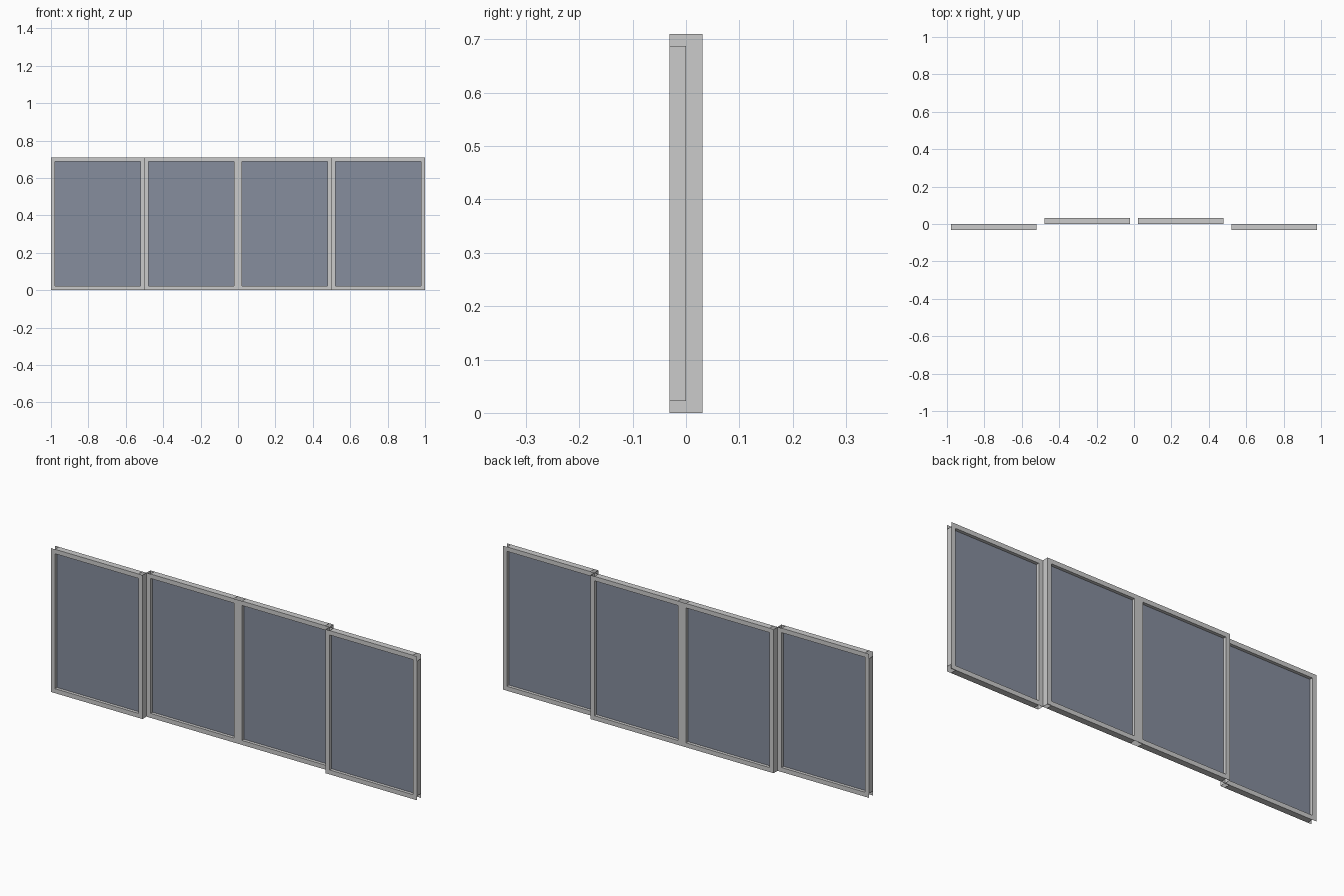
import bpy, bmesh

if "Cube" in bpy.data.objects:
    bpy.data.objects.remove(bpy.data.objects["Cube"])

H, W, T, D = 0.71, 0.5, 0.022, 0.031   # height, sash width, frame width, depth


def make_object(name, quads, material=None):
    bm = bmesh.new()
    for q in quads:
        bm.faces.new([bm.verts.new(p) for p in q])
    bmesh.ops.remove_doubles(bm, verts=bm.verts, dist=0.0001)
    bmesh.ops.recalc_face_normals(bm, faces=bm.faces)
    me = bpy.data.meshes.new(name)
    bm.to_mesh(me)
    bm.free()
    ob = bpy.data.objects.new(name, me)
    bpy.context.collection.objects.link(ob)
    if material:
        me.materials.append(material)
    return ob


def face_y(x0, x1, z0, z1, y):
    return [(x0, y, z0), (x1, y, z0), (x1, y, z1), (x0, y, z1)]


def face_x(x, y0, y1, z0, z1):
    return [(x, y0, z0), (x, y1, z0), (x, y1, z1), (x, y0, z1)]


def face_z(x0, x1, y0, y1, z):
    return [(x0, y0, z), (x1, y0, z), (x1, y1, z), (x0, y1, z)]


glass = bpy.data.materials.new("glass_blue_grey")
glass.diffuse_color = (0.24, 0.27, 0.34, 1)
glass.use_nodes = True
glass.node_tree.nodes["Principled BSDF"].inputs["Base Color"].default_value = glass.diffuse_color

for name, x0, y0 in (("outer_left", -1, -D), ("inner_left", -0.5, 0),
                     ("inner_right", 0, 0), ("outer_right", 0.5, -D)):
    y1 = y0 + D
    xs = [x0, x0 + T, x0 + W - T, x0 + W]
    zs = [0, T, H - T, H]
    quads = []
    # front and back frame faces: a 3 x 3 grid without its centre
    for y in (y0, y1):
        for i in range(3):
            for k in range(3):
                if (i, k) != (1, 1):
                    quads.append(face_y(xs[i], xs[i + 1], zs[k], zs[k + 1], y))
    # reveals around the pane
    quads += [face_x(x, y0, y1, zs[1], zs[2]) for x in xs[1:3]]
    quads += [face_z(xs[1], xs[2], y0, y1, z) for z in zs[1:3]]
    # top and bottom edges, open at the corners
    quads += [face_z(xs[1], xs[2], y0, y1, z) for z in (0, H)]
    # stile edges: full height where the sashes overlap, short elsewhere
    for x in (xs[0], xs[3]):
        quads.append(face_x(x, y0, y1, zs[1], zs[2]))
        if abs(abs(x) - 0.5) < 0.01:
            quads.append(face_x(x, y0, y1, zs[0], zs[1]))
            quads.append(face_x(x, y0, y1, zs[2], zs[3]))
    make_object(name + "_sash_frame", quads)
    # glass pane halfway through the frame
    make_object(name + "_glass",
                [face_y(xs[1], xs[2], zs[1], zs[2], (y0 + y1) / 2)], glass)
